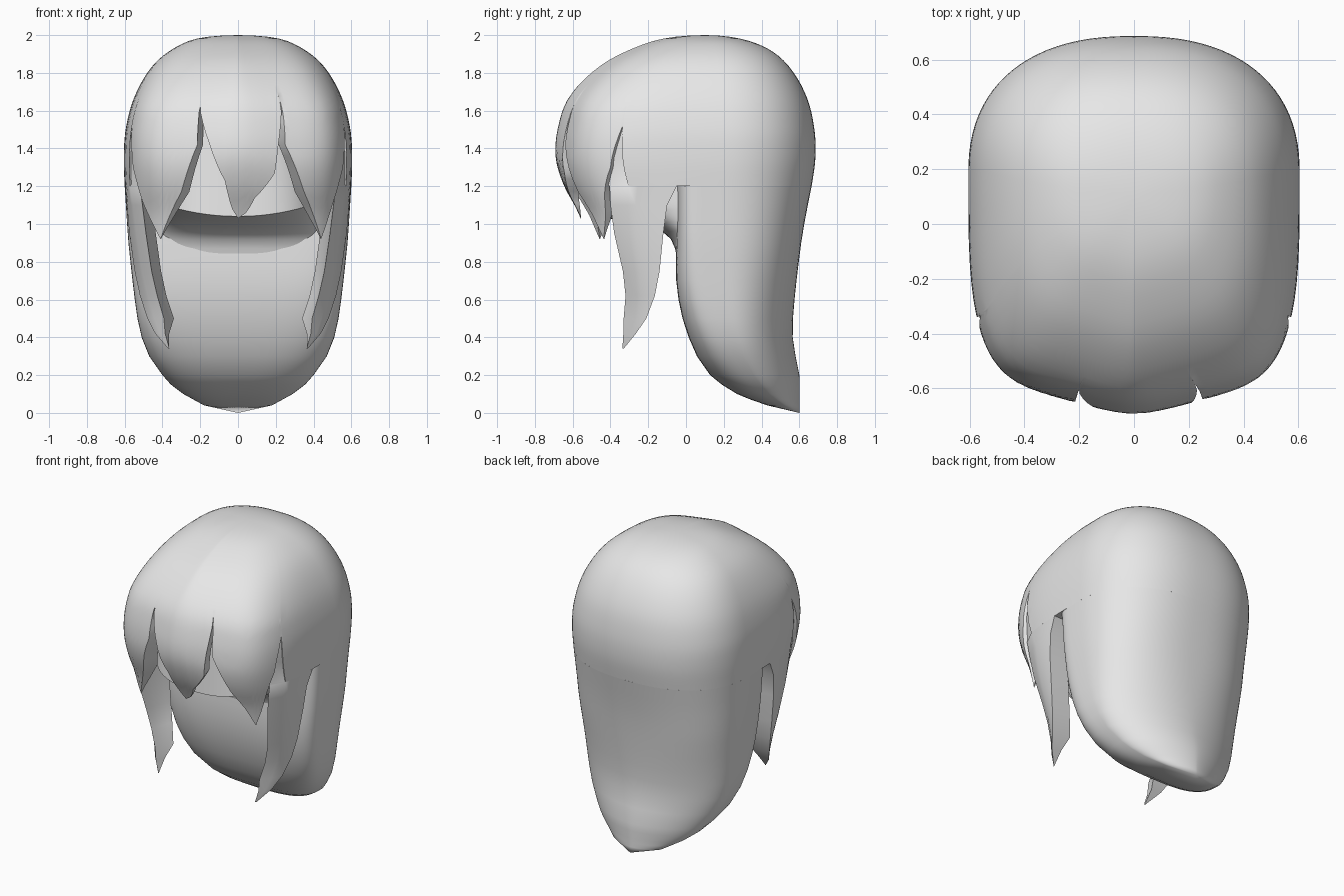
import bpy
import bmesh
import math

if "Cube" in bpy.data.objects:
    bpy.data.objects.remove(bpy.data.objects["Cube"], do_unlink=True)

hair_mat = bpy.data.materials.new("light grey hair")
hair_mat.use_nodes = True
GREY = (0.8, 0.8, 0.8, 1)
hair_mat.diffuse_color = GREY
hair_mat.node_tree.nodes["Principled BSDF"].inputs["Base Color"].default_value = GREY

# Head outline by height: z, half width, front y, back y
OUTLINE = [
    (2, 0, .1, .1), (1.985, .2, -.1, .27), (1.93, .34, -.28, .43),
    (1.84, .45, -.45, .54), (1.67, .55, -.62, .64), (1.5, .595, -.68, .68),
    (1.35, .605, -.69, .685), (1.2, .6, -.645, .665), (1.05, .59, -.565, .635),
    (.9, .58, -.52, .61), (.55, .54, -.39, .57), (.4, .51, -.41, .565),
    (.3, .47, -.42, .58), (.2, .4, -.4, .6), (.12, .32, -.3, .6), (.04, .18, 0, .6)]
# Height of the widest line in depth, and the front wall of the long back hair
MIDDLE = [(2, .1), (1.5, .18), (1.2, .18), (.6, .22), (.3, .3), (.12, .42), (.04, .52)]
WALL = [(1.2, -.05), (.95, -.05), (.68, -.05), (.44, 0), (.22, .11), (.1, .27), (.04, .43)]


def lookup(table, z):
    """Smooth curve through a table by height, rounding off towards the crown."""
    z = min(table[0][0], max(table[-1][0], z))
    ps = [math.sqrt(2 - row[0]) for row in table]
    p, last = math.sqrt(2 - z), len(table) - 1
    i = max(k for k in range(last) if k == 0 or ps[k] <= p)
    h = ps[i + 1] - ps[i]
    t = (p - ps[i]) / h
    result = []
    for c in range(1, len(table[0])):
        def slope(k):
            lo, hi = max(0, k - 1), min(last, k + 1)
            return (table[hi][c] - table[lo][c]) / (ps[hi] - ps[lo]) * h
        a, b = table[i][c], table[i + 1][c]
        s = t * t * (3 - 2 * t)
        result.append(a + (b - a) * s + t * (1 - t) * ((1 - t) * slope(i) - t * slope(i + 1)))
    return result


def power(v, e):
    return math.copysign(abs(v) ** e, v) if abs(v) > 1e-9 else 0.0


def section(z):
    w, front, back = lookup(OUTLINE, z)
    mid = lookup(MIDDLE, z)[0]
    return w, front, back, mid, 3.5 - 3 * max(0, z - 1.6), min(2.35, 1.5 + z)


def head_point(a, z, wall=None, wall_n=4):
    """Point on the rounded-square section at angle a; wall replaces the front."""
    w, front, back, mid, nf, nb = section(z)
    c = abs(math.cos(a))
    bow = .36 * min(1, max(0, 2 * z - 1.8)) * c * (1 - c) ** 2
    n, depth = nf, (mid - front) * (1 - bow)
    if wall is not None:
        n, depth = wall_n, mid - wall
    if math.sin(a) > 0:
        n, depth = nb, back - mid
    return (w * power(math.cos(a), 2 / n), mid + depth * power(math.sin(a), 2 / n), z)


def angle_from_x(x, z):
    w, _, _, _, nf, _ = section(z)
    return -math.acos(power(x / w, nf / 2))


def angle_from_y(y, z, side):
    lo, hi = -math.pi / 2, 0
    for _ in range(25):
        a = (lo + hi) / 2
        if head_point(a, z)[1] < y:
            lo = a
        else:
            hi = a
    return a if side > 0 else -math.pi - a


def finish(name, bm):
    bmesh.ops.remove_doubles(bm, verts=bm.verts, dist=1e-5)
    bmesh.ops.recalc_face_normals(bm, faces=bm.faces)
    mesh = bpy.data.meshes.new(name)
    bm.to_mesh(mesh)
    bm.free()
    mesh.materials.append(hair_mat)
    obj = bpy.data.objects.new(name, mesh)
    bpy.context.collection.objects.link(obj)
    bpy.ops.object.select_all(action='DESELECT')
    obj.select_set(True)
    bpy.context.view_layer.objects.active = obj
    bpy.ops.object.shade_smooth_by_angle(angle=math.radians(40))


def bridge(bm, a, b):
    for i in range(len(a)):
        j = (i + 1) % len(a)
        bm.faces.new((a[i], a[j], b[j], b[i]))


def loft(name, rings, tip=None):
    """Closed tube through rings, capped, with an optional pointed start."""
    bm = bmesh.new()
    loops = [[bm.verts.new(p) for p in ring] for ring in rings]
    for a, b in zip(loops, loops[1:]):
        bridge(bm, a, b)
    if tip:
        end = bm.verts.new(tip)
        for i, v in enumerate(loops[0]):
            bm.faces.new((end, v, loops[0][i - 1]))
    else:
        bm.faces.new(loops[0])
    bm.faces.new(loops[-1])
    finish(name, bm)


# Lower rim of the cap: notches and tufts, as side (y, z) and front (x, z) points
SIDE = [(-.05, 1.2), (-.305, 1.2), (-.335, 1.52), (-.4, 1.3), (-.43, 1.12)]
FRONT = [(.44, .92), (.35, 1.17), (.25, 1.42), (.222, 1.65), (.215, 1.43), (.195, 1.27),
         (.09, 1.14), (0, 1.03), (-.07, 1.23), (-.15, 1.42), (-.2, 1.65), (-.215, 1.42),
         (-.3, 1.17), (-.41, .92)]
keys = [(angle_from_y(y, z, 1), z) for y, z in SIDE]
keys += [(angle_from_x(x, z), z) for x, z in FRONT]
keys += [(angle_from_y(y, z, -1), z) for y, z in reversed(SIDE)]
columns = []
for (a0, z0), (a1, z1) in zip(keys, keys[1:]):
    columns += [(a0 + (a1 - a0) * i / 4, z0 + (z1 - z0) * i / 4) for i in range(4)]
start, stop = keys[-1][0], keys[0][0] - 2 * math.pi
columns += [(start + (stop - start) * i / 48, 1.2) for i in range(48)]


def inner_point(p):
    x, y, z = p
    tip = 1.03 if abs(x) < .205 and y < 0 else .92
    k = 1 - .14 * min(1, max(.03, (z - tip) / .25))
    return (x * k, (y - .05) * k + .05, z - .3 * max(0, z - 1.7))


# Cap with fringe: level rows over the crown, then rows running down to the rim
DOME, DROP = 14, 14
bm = bmesh.new()
outer, inner = [], []
for r in range(DOME + DROP + 1):
    high = 2 - .3 * min(1, r / DOME) ** 1.8
    fall = max(0, r - DOME) / DROP
    ring = [head_point(a, high + (rim - high) * fall) for a, rim in columns]
    outer.append([bm.verts.new(p) for p in ring])
    inner.append([bm.verts.new(inner_point(p)) for p in ring])
for grid in (outer, inner):
    for a, b in zip(grid, grid[1:]):
        bridge(bm, a, b)
bridge(bm, outer[-1], inner[-1])
bmesh.ops.dissolve_degenerate(bm, dist=1e-6, edges=bm.edges)
finish("cap_and_fringe", bm)

# Long back hair, pointed at the bottom
N = 96
angles = [2 * math.pi * i / N for i in range(N)]
rings = []
for z in (.04, .07, .1, .15, .2, .3, .4, .5, .6, .7, .8, .9, 1, 1.1, 1.2):
    rings.append([head_point(a, z, lookup(WALL, z)[0], 2.5 + 4 * min(1, z)) for a in angles])
rings.append([(x * .85, y * .85 + .04, 1.23) for x, y, z in rings[-1]])
loft("back_hair", rings, tip=(0, .6, 0))


# Inner fill behind the fringe, curving down into the back hair
def fill_ring(w, front, height, bow):
    ring = []
    for a in angles:
        x = w * power(math.cos(a), .65)
        s = power(math.sin(a), .65)
        ring.append((x, .1 + s * (.2 if s > 0 else .1 - front), height + bow * x * x))
    return ring


loft("inner_fill", [fill_ring(.4, -.42, 1.7, 0), fill_ring(.46, -.46, 1.04, .4),
                    fill_ring(.46, -.33, 1.015, .3), fill_ring(.46, -.2, .985, .15),
                    fill_ring(.46, -.12, .955, .05), fill_ring(.46, -.08, .92, 0),
                    fill_ring(.46, -.058, .87, 0), fill_ring(.45, -.04, .78, 0)])

# Side locks: height, front edge y, back edge y; the back edge turns inwards
LOCK = [(1.5, -.335, -.2), (1.35, -.33, -.1), (1.21, -.31, -.06), (1.2, -.305, -.05),
        (1.1, -.308, -.1), (.95, -.3, -.12), (.75, -.27, -.14), (.62, -.26, -.165),
        (.5, -.27, -.21), (.42, -.3, -.265), (.34, -.335, -.33)]
for side, name in ((1, "left_side_lock"), (-1, "right_side_lock")):
    rings = []
    for z, front, back in LOCK:
        out, back_side = [], []
        k = min(1, .03 + (z - .34) / .16, .05 + (1.5 - z) / .25)
        tuck = .008 if z > 1.2 else 0
        lean = .06 + .08 * max(0, z - .7)
        for i in range(6):
            t = i / 5
            y = front + (back - front) * t
            x = head_point(angle_from_y(y, z, 1), z)[0] - tuck
            out.append((side * x, y, z))
            back_side.append((side * (x - k * (.05 + .09 * t)), y - lean * k * (1 - t), z))
        rings.append(out + back_side[::-1])
    loft(name, rings)
